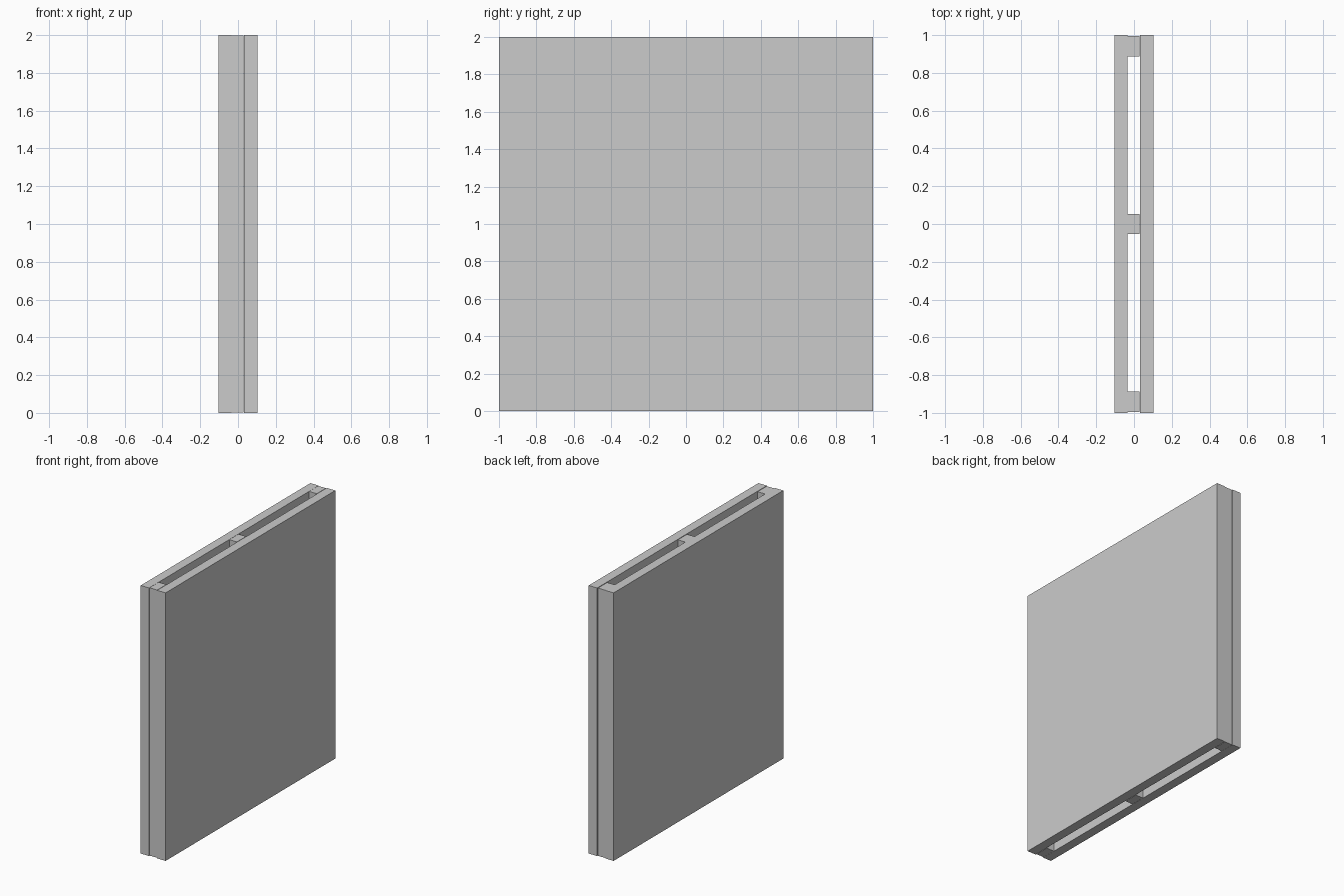
import bpy

if "Cube" in bpy.data.objects:
    bpy.data.objects.remove(bpy.data.objects["Cube"])


def box(name, x, y, z):
    """Axis-aligned box from (min, max) ranges."""
    lo, hi = zip(x, y, z)
    bpy.ops.mesh.primitive_cube_add(
        size=1, location=[(a + b) / 2 for a, b in zip(lo, hi)])
    ob = bpy.context.object
    ob.name = name
    ob.scale = [b - a for a, b in zip(lo, hi)]
    bpy.ops.object.transform_apply(location=False, rotation=False, scale=True)
    return ob


# Two facing boards
box("left_board", (-0.103, -0.034), (-1, 1), (0, 2))
box("right_board", (0.033, 0.103), (-1, 1), (0, 2))

# Upright studs: ends slightly recessed, hairline gap to the right board
for name, y in (("front_stud", -0.94), ("middle_stud", 0), ("back_stud", 0.942)):
    box(name, (-0.034, 0.029), (y - 0.054, y + 0.054), (0.001, 1.999))
